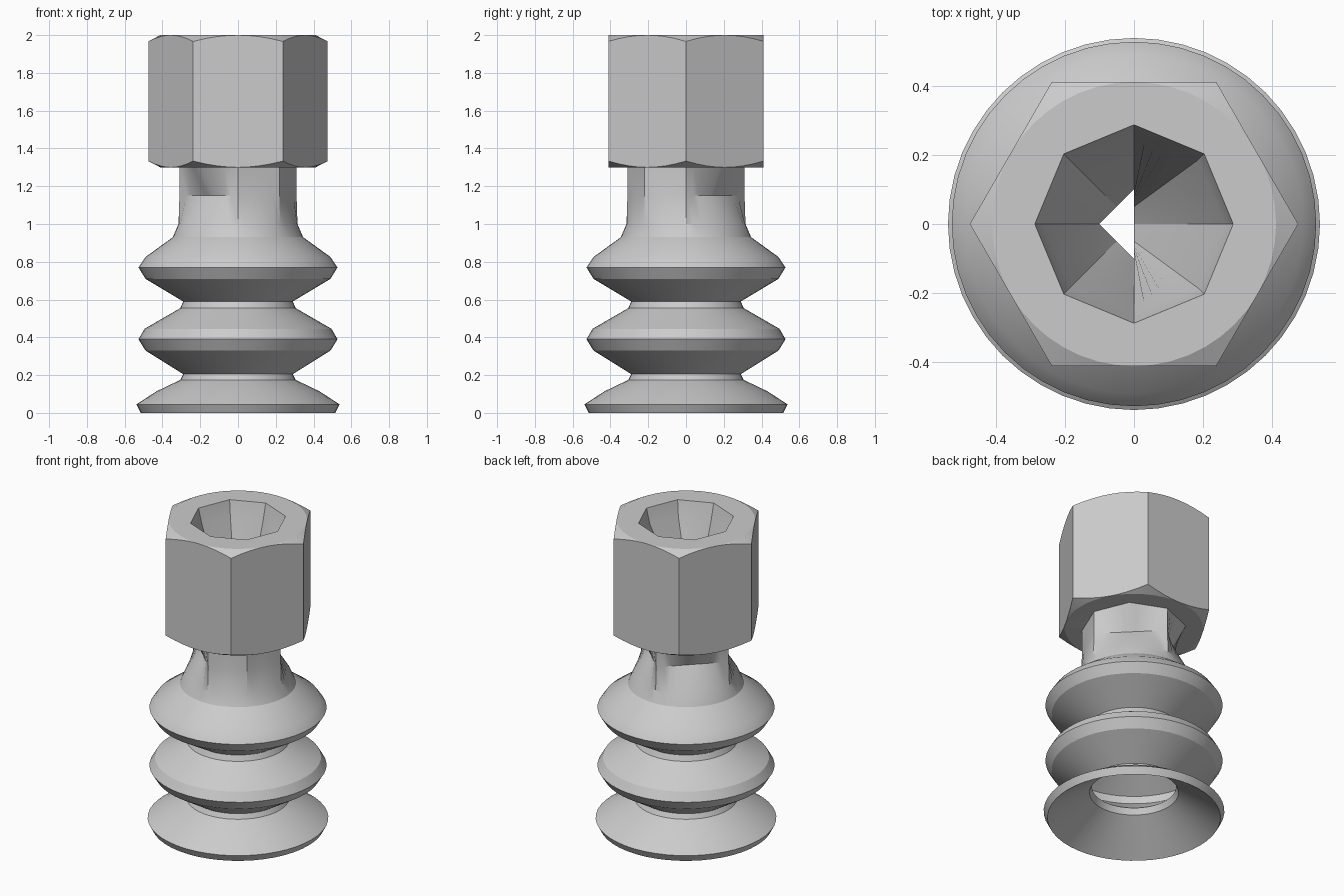
import bpy, bmesh
from math import pi, cos, sin, radians

cube = bpy.data.objects.get("Cube")
if cube:
    bpy.data.objects.remove(cube)

SEGS = 48
grey = bpy.data.materials.new("light grey")
grey.use_nodes = True
colour = (0.6, 0.6, 0.6, 1)
grey.diffuse_color = colour
grey.node_tree.nodes["Principled BSDF"].inputs["Base Color"].default_value = colour


def ngon(radius, sides, a):
    """Distance to the edge of a regular polygon with a corner on +x."""
    step = 2 * pi / sides
    return radius * cos(step / 2) / cos(a % step - step / 2)


def circle(r, z):
    return lambda a: (r * cos(a), r * sin(a), z)


def polygon(r, sides, z):
    def point(a):
        d = ngon(r, sides, a)
        return d * cos(a), d * sin(a), z
    return point


def loft(name, rings, closed=True):
    """Skin a list of ring functions, going round the section."""
    bm = bmesh.new()
    grid = [[bm.verts.new(ring(2 * pi * i / SEGS)) for i in range(SEGS)] for ring in rings]
    for k in range(len(grid) if closed else len(grid) - 1):
        low, high = grid[k], grid[(k + 1) % len(grid)]
        for i in range(SEGS):
            j = (i + 1) % SEGS
            bm.faces.new((low[i], low[j], high[j], high[i]))
    bmesh.ops.remove_doubles(bm, verts=bm.verts, dist=0.0005)
    bmesh.ops.recalc_face_normals(bm, faces=bm.faces)
    mesh = bpy.data.meshes.new(name)
    bm.to_mesh(mesh)
    bm.free()
    mesh.materials.append(grey)
    obj = bpy.data.objects.new(name, mesh)
    bpy.context.collection.objects.link(obj)
    bpy.ops.object.select_all(action="DESELECT")
    obj.select_set(True)
    bpy.context.view_layer.objects.active = obj
    bpy.ops.object.shade_smooth_by_angle(angle=radians(24))
    return obj


# Hexagonal nut with conical corner chamfers and a tapering bore
FLAT = 0.411


def hex_edge(z, direction):
    def point(a):
        d = ngon(0.475, 6, a)
        return d * cos(a), d * sin(a), z + direction * (d - FLAT) * 0.52
    return point


def bore_throat(a):
    d = ngon(0.1, 4, a)
    return min(0, d * cos(a)), d * sin(a), 1.4


loft("hex_nut", [
    circle(0.25, 1.3), circle(FLAT, 1.3), hex_edge(1.3, 1), hex_edge(2, -1),
    circle(FLAT, 2), polygon(0.287, 8, 2), polygon(0.262, 8, 1.9), bore_throat])


# Octagonal stem with three corners cut back to a flat below the nut
def cut_stem(z):
    def point(a):
        d = ngon(0.31, 4 if a < 1.5 * pi else 8, a)
        return d * cos(a), d * sin(a), z
    return point


# Bellows: outer profile downwards, then the hollow inside upwards
outer = [(0.315, 1.0), (0.345, 0.93), (0.49, 0.825), (0.527, 0.77), (0.49, 0.71),
         (0.29, 0.59), (0.305, 0.555), (0.495, 0.445), (0.527, 0.39), (0.49, 0.33),
         (0.29, 0.205), (0.305, 0.175), (0.43, 0.115), (0.538, 0.045), (0.515, 0)]
inner = [(0.265, 0.17), (0.25, 0.21), (0.46, 0.36), (0.46, 0.41), (0.25, 0.55),
         (0.25, 0.59), (0.46, 0.74), (0.46, 0.79), (0.22, 0.96), (0.2, 1.3)]
loft("bellows_cup", [polygon(0.31, 8, 1.3), cut_stem(1.15)]
     + [circle(r, z) for r, z in outer + inner])
